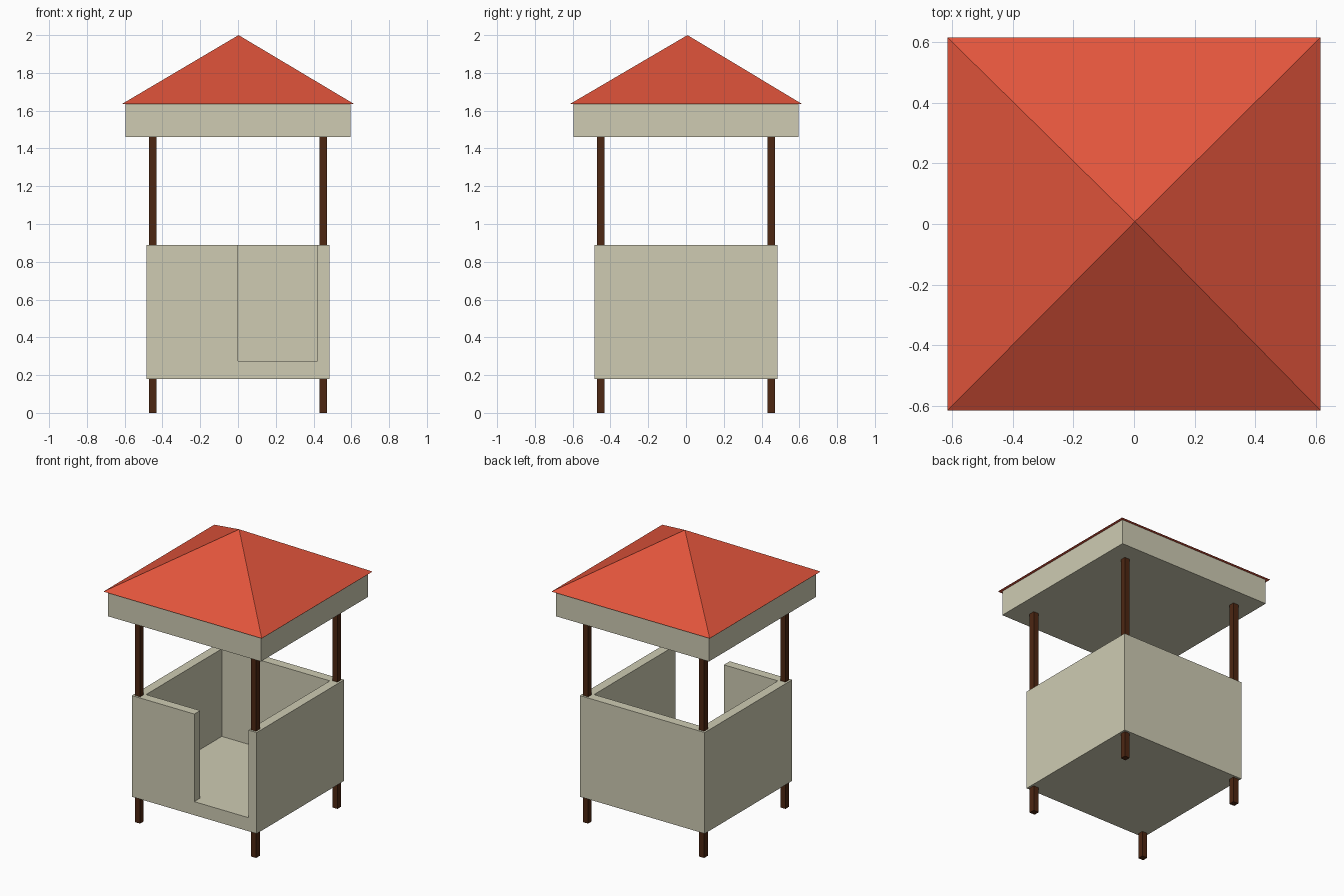
import bpy
import bmesh

if "Cube" in bpy.data.objects:
    bpy.data.objects.remove(bpy.data.objects["Cube"], do_unlink=True)


def material(name, color):
    mat = bpy.data.materials.new(name)
    mat.use_nodes = True
    rgba = (*color, 1)
    mat.diffuse_color = rgba
    mat.node_tree.nodes["Principled BSDF"].inputs["Base Color"].default_value = rgba
    return mat


PLASTER = material("cream plaster", (0.62, 0.60, 0.45))
WOOD = material("dark brown wood", (0.075, 0.02, 0.006))
TILES = material("red roof", (0.76, 0.09, 0.045))


def finish(name, bm, mat):
    bmesh.ops.recalc_face_normals(bm, faces=bm.faces)
    mesh = bpy.data.meshes.new(name)
    bm.to_mesh(mesh)
    bm.free()
    mesh.materials.append(mat)
    obj = bpy.data.objects.new(name, mesh)
    bpy.context.collection.objects.link(obj)
    return obj


def box(name, low, high, mat):
    bm = bmesh.new()
    bmesh.ops.create_cube(bm, size=1)
    for v in bm.verts:
        v.co = [low[i] if v.co[i] < 0 else high[i] for i in range(3)]
    return finish(name, bm, mat)


def cut(target, cutter):
    mod = target.modifiers.new("cut " + cutter.name, "BOOLEAN")
    mod.operation = "DIFFERENCE"
    mod.solver = "EXACT"
    mod.object = cutter
    cutter.hide_render = True
    cutter.hide_set(True)


OUTER, INNER = 0.485, 0.42
BASE, FLOOR, RIM = 0.18, 0.275, 0.89
EAVE, ROOF = 1.46, 1.635

# Cabin: a solid block hollowed from above, with a doorway through the front
cabin = box("cabin", (-OUTER, -OUTER, BASE), (OUTER, OUTER, RIM), PLASTER)
bm = bmesh.new()
outline = [(-INNER, INNER), (-INNER, -INNER), (0, -INNER), (0, -OUTER - 0.1),
           (INNER, -OUTER - 0.1), (INNER, INNER)]
base = bm.faces.new([bm.verts.new((x, y, FLOOR)) for x, y in outline])
top = bmesh.ops.extrude_face_region(bm, geom=[base])["geom"]
bmesh.ops.translate(bm, vec=(0, 0, RIM),
                    verts=[g for g in top if isinstance(g, bmesh.types.BMVert)])
cut(cabin, finish("interior_cutter", bm, PLASTER))

# Corner posts
POST, HALF = 0.451, 0.02
for x, side in ((-POST, "right"), (POST, "left")):
    for y, end in ((-POST, "front"), (POST, "back")):
        box(f"{end}_{side}_post", (x - HALF, y - HALF, 0),
            (x + HALF, y + HALF, EAVE + 0.02), WOOD)

# Ceiling block under the roof
box("ceiling_block", (-0.595, -0.595, EAVE), (0.595, 0.595, ROOF), PLASTER)

# Pyramid roof with a small overhang
bm = bmesh.new()
EDGE = 0.615
corners = [bm.verts.new((x * EDGE, y * EDGE, ROOF))
           for x, y in ((-1, -1), (1, -1), (1, 1), (-1, 1))]
apex = bm.verts.new((0.003, 0.008, 2))
bm.faces.new(corners)
for i in range(4):
    bm.faces.new((corners[i], corners[(i + 1) % 4], apex))
finish("roof", bm, TILES)
